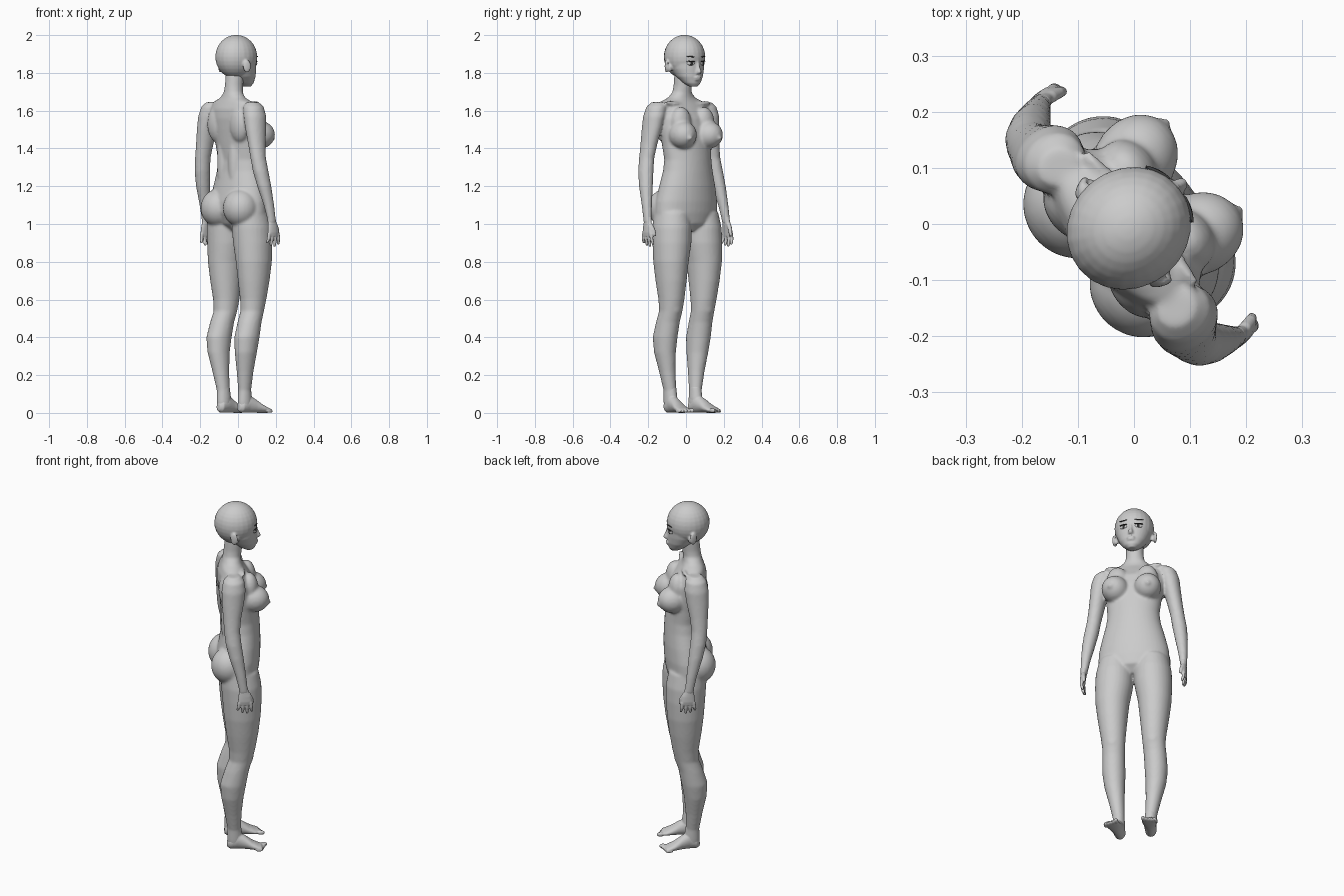
import bpy, bmesh, math
from mathutils import Matrix, Vector

# Local frame: l = sideways (figure's left +), f = forward; the whole figure is turned at the end
TURN = Matrix.Rotation(math.radians(130), 4, 'Z')


def loft(bm, rings, axis='Z', n=20):
    """Closed skin over ellipses. Z: (z, l, f, rl, rf)   Y: (f, l, z, rl, rz)"""
    loops = []
    for t, l, c, ra, rb in rings:
        loop = []
        for i in range(n):
            a = 2 * math.pi * i / n
            p, q = l + ra * math.cos(a), c + rb * math.sin(a)
            loop.append(bm.verts.new((p, -q, t) if axis == 'Z' else (p, -t, q)))
        loops.append(loop)
    for A, B in zip(loops, loops[1:]):
        for i in range(n):
            j = (i + 1) % n
            bm.faces.new((A[i], A[j], B[j], B[i]))
    bm.faces.new(loops[0])
    bm.faces.new(loops[-1])


def ball(bm, l, f, z, rl, rf, rz, yaw=0.0, roll=0.0):
    m = (Matrix.Translation((l, -f, z)) @ Matrix.Rotation(yaw, 4, 'Z')
         @ Matrix.Rotation(roll, 4, 'Y') @ Matrix.Diagonal((rl, rf, rz, 1)))
    bmesh.ops.create_uvsphere(bm, u_segments=24, v_segments=16, radius=1, matrix=m)


def side(rings, s):
    return [(r[0], r[1] * s, *r[2:]) for r in rings]


def finish(bm, name, voxel=0, smooth=0, color=None):
    bmesh.ops.recalc_face_normals(bm, faces=bm.faces)
    for face in bm.faces:
        face.smooth = True
    me = bpy.data.meshes.new(name)
    bm.to_mesh(me)
    bm.free()
    ob = bpy.data.objects.new(name, me)
    bpy.context.collection.objects.link(ob)
    ob.matrix_world = TURN
    if voxel:
        r = ob.modifiers.new("blend", 'REMESH')
        r.mode, r.voxel_size, r.use_smooth_shade = 'VOXEL', voxel, True
        m = ob.modifiers.new("soften", 'SMOOTH')
        m.factor, m.iterations = 0.5, smooth
    if color:
        mat = bpy.data.materials.new(name)
        mat.diffuse_color = color
        me.materials.append(mat)
    return ob


# Torso and neck
bm = bmesh.new()
loft(bm, [(.965, 0, .01, .07, .05), (1.0, 0, .01, .15, .09), (1.06, 0, .0, .193, .112),
          (1.12, 0, .002, .189, .116), (1.2, 0, .01, .17, .11), (1.28, 0, .015, .148, .102),
          (1.34, 0, .015, .14, .098), (1.42, 0, .005, .148, .1), (1.5, 0, -.005, .16, .1),
          (1.56, 0, -.015, .168, .096), (1.61, 0, -.03, .168, .078), (1.645, 0, -.036, .145, .06),
          (1.668, 0, -.036, .085, .052), (1.695, 0, -.033, .053, .049), (1.73, 0, -.028, .047, .049),
          (1.8, 0, -.02, .047, .05)], n=40)

LEG = [(1.06, .1, .0, .09, .1), (.98, .103, .008, .102, .108), (.9, .107, .012, .101, .106),
       (.8, .115, .013, .09, .099), (.7, .114, .013, .079, .087), (.6, .111, .012, .067, .071),
       (.54, .11, .006, .061, .063), (.48, .113, -.015, .061, .065), (.4, .115, -.035, .062, .07),
       (.32, .112, -.04, .055, .061), (.22, .1, -.035, .042, .046), (.12, .088, -.028, .032, .036),
       (.06, .086, -.025, .033, .042), (.02, .086, -.025, .03, .038)]
ARM = [(1.645, .165, -.038, .03, .035), (1.62, .172, -.038, .052, .057), (1.57, .187, -.04, .053, .065),
       (1.5, .2, -.045, .047, .06), (1.42, .215, -.05, .041, .049), (1.35, .228, -.052, .038, .043),
       (1.28, .24, -.045, .039, .043), (1.2, .252, -.03, .035, .039), (1.1, .264, -.008, .026, .029),
       (1.03, .27, .004, .02, .025), (1.0, .272, .008, .017, .025)]
for s in (1, -1):
    loft(bm, side(LEG, s), n=28)
    loft(bm, side(ARM, s), n=24)
    # Breasts
    ball(bm, .087 * s, .076, 1.472, .073, .084, .074, yaw=.25 * s)
    ball(bm, .08 * s, .052, 1.535, .06, .05, .085)
    ball(bm, .102 * s, .153, 1.455, .014, .014, .014)
    # Buttocks, back muscles, shoulder blades
    ball(bm, .092 * s, -.058, 1.085, .096, .094, .1)
    ball(bm, .045 * s, -.05, 1.33, .04, .045, .2)
    ball(bm, .09 * s, -.062, 1.53, .065, .05, .1)
    # Collar bone and kneecap
    ball(bm, .085 * s, .015, 1.635, .075, .016, .013, roll=-.12 * s)
    ball(bm, .11 * s, .05, .56, .035, .024, .045)
finish(bm, "body", .0075, 6)

# Head with jaw, nose, lips and ears
bm = bmesh.new()
ball(bm, 0, -.012, 1.885, .106, .115, .116)
loft(bm, [(1.727, 0, .06, .02, .022), (1.745, 0, .05, .044, .044), (1.78, 0, .03, .07, .07),
          (1.82, 0, .012, .087, .088), (1.87, 0, .0, .097, .097), (1.92, 0, -.005, .098, .1)], n=32)
loft(bm, [(1.795, 0, .1, .013, .016), (1.806, 0, .103, .014, .02), (1.83, 0, .097, .009, .014),
          (1.86, 0, .092, .007, .01)], n=12)
ball(bm, 0, .1, 1.776, .022, .009, .006)
ball(bm, 0, .098, 1.765, .018, .009, .006)
for s in (1, -1):
    ball(bm, .11 * s, -.03, 1.835, .008, .022, .034, yaw=.45 * s)
    ball(bm, .1 * s, -.015, 1.825, .012, .012, .02)
finish(bm, "head", .005, 4)

# Eyes and brows
for s, tag in ((1, "left"), (-1, "right")):
    for part, l, f, z, rl, rf, rz, col in (
            ("eye_white", .041, .087, 1.85, .021, .007, .011, (.8, .8, .8, 1)),
            ("iris", .04, .092, 1.85, .009, .004, .011, (.03, .03, .03, 1)),
            ("eyelash", .042, .09, 1.861, .024, .007, .003, (.03, .03, .03, 1)),
            ("eyebrow", .043, .092, 1.886, .025, .004, .003, (.05, .05, .05, 1))):
        bm = bmesh.new()
        ball(bm, l * s, f, z, rl, rf, rz, yaw=.4 * s, roll=-.06 * s)
        finish(bm, tag + "_" + part, color=col)

# Hands and feet
for s, tag in ((1, "left"), (-1, "right")):
    bm = bmesh.new()
    loft(bm, side([(1.04, .269, .003, .019, .024), (1.01, .271, .008, .016, .026),
                   (.985, .274, .012, .015, .034), (.955, .277, .013, .013, .038),
                   (.935, .277, .013, .01, .036)], s))
    for i, tip in enumerate((.898, .885, .88, .89)):
        f = -.017 + .02 * i
        g = f + (i - 1.5) * .005
        loft(bm, side([(.95, .277, f, .01, .01), (.92, .277, (f + g) / 2, .009, .0092),
                       (tip + .008, .271, g, .008, .008), (tip, .27, g, .004, .004)], s), n=12)
    loft(bm, side([(1.0, .27, .028, .012, .014), (.97, .266, .047, .011, .011),
                   (.945, .263, .054, .009, .009), (.935, .262, .056, .005, .005)], s), n=12)
    finish(bm, tag + "_hand", .0035, 3)

    bm = bmesh.new()
    loft(bm, side([(-.066, .084, .03, .014, .018), (-.05, .084, .036, .03, .035),
                   (-.01, .087, .05, .033, .049), (.03, .093, .039, .035, .038),
                   (.07, .099, .024, .041, .024), (.1, .102, .016, .043, .016),
                   (.118, .104, .013, .038, .012)], s), axis='Y', n=24)
    loft(bm, side([(.14, .087, -.027, .03, .034), (.08, .086, -.024, .032, .04),
                   (.03, .086, -.02, .03, .042)], s), n=24)
    for i in range(5):
        r = .0125 - .001 * i
        ball(bm, (.073 + .0165 * i) * s, .122 - .006 * i + (.004 if i else .008), r, r * .85, .022, r)
    finish(bm, tag + "_foot", .004, 3)
